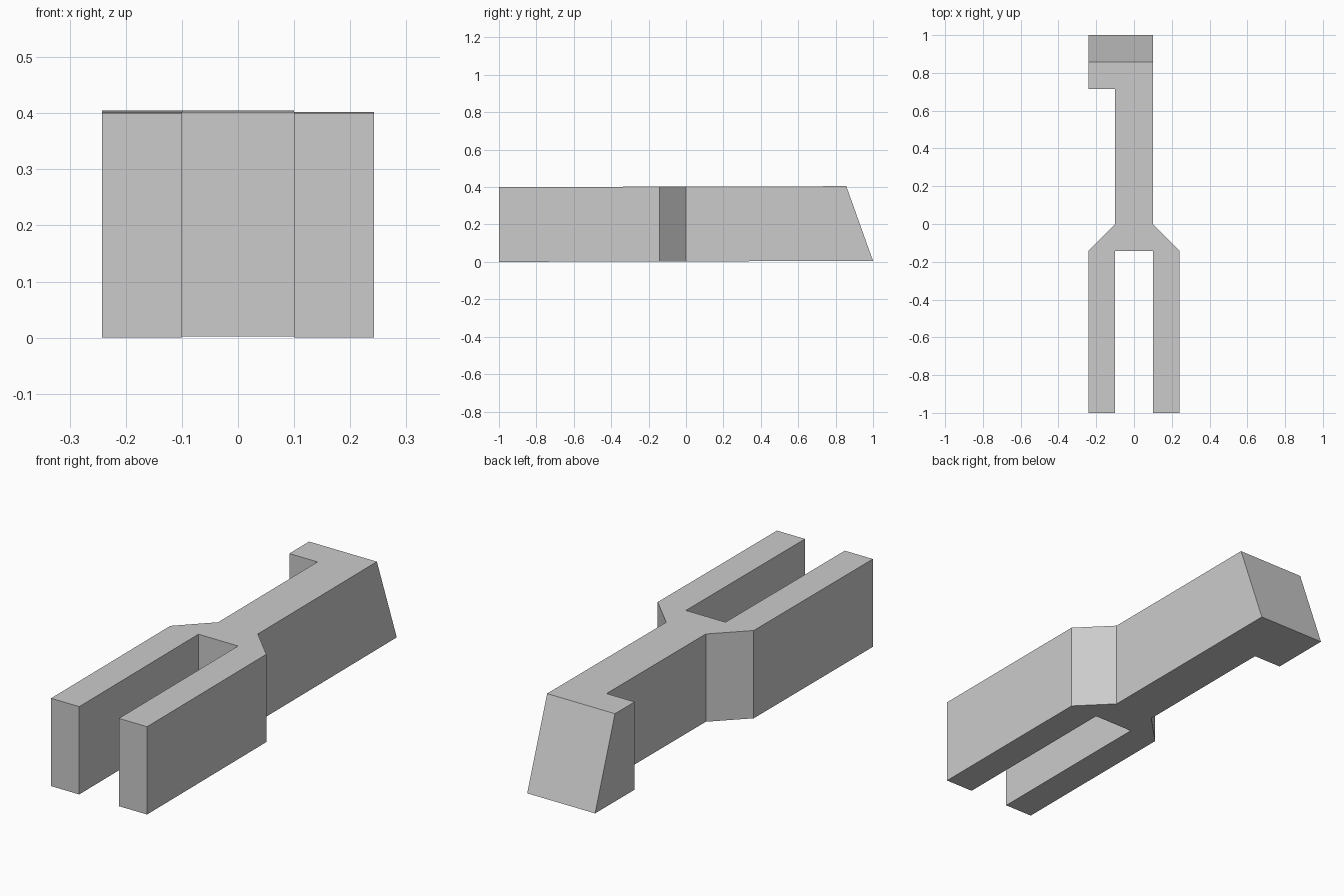
import bpy
import bmesh

cube = bpy.data.objects.get("Cube")
if cube:
    bpy.data.objects.remove(cube, do_unlink=True)

HEIGHT = 0.4        # thickness of the body
WIDE = 0.242        # outer half width of the prongs and hook
NARROW = 0.1        # half width of the shank and the slot
SHOULDER = -0.142   # where the prongs meet the flared shoulder
TILT = 0.0025       # slight rise toward the back

# Single grey material
grey = bpy.data.materials.new("plain grey")
grey.use_nodes = True
colour = (0.6, 0.6, 0.6, 1.0)
grey.diffuse_color = colour
grey.node_tree.nodes["Principled BSDF"].inputs["Base Color"].default_value = colour

# Plan outline: one side of the fork, mirrored for the other side
half_fork = [(NARROW, SHOULDER), (NARROW, -1), (WIDE, -1),
             (WIDE, SHOULDER), (NARROW, 0)]
other_half = [(-x, y) for x, y in reversed(half_fork)]
# Shank end with a hook on one side
hook = [(NARROW, 1), (-WIDE, 1), (-WIDE, 0.715), (-NARROW, 0.715)]
outline = half_fork + hook + other_half

# Extrude the outline upward
bm = bmesh.new()
base = bm.faces.new([bm.verts.new((x, y, 0)) for x, y in outline])
result = bmesh.ops.extrude_face_region(bm, geom=[base])
top = [v for v in result["geom"] if isinstance(v, bmesh.types.BMVert)]
bmesh.ops.translate(bm, verts=top, vec=(0, 0, HEIGHT))

# Sloped back end
for v in top:
    if v.co.y > 0.99:
        v.co.y = 0.857

# Gentle tilt of the whole body
for v in bm.verts:
    v.co.z += TILT * (v.co.y + 1)

bmesh.ops.recalc_face_normals(bm, faces=bm.faces)
mesh = bpy.data.meshes.new("forked_hook_body")
bm.to_mesh(mesh)
bm.free()
mesh.materials.append(grey)
body = bpy.data.objects.new("forked_hook_body", mesh)
bpy.context.scene.collection.objects.link(body)
